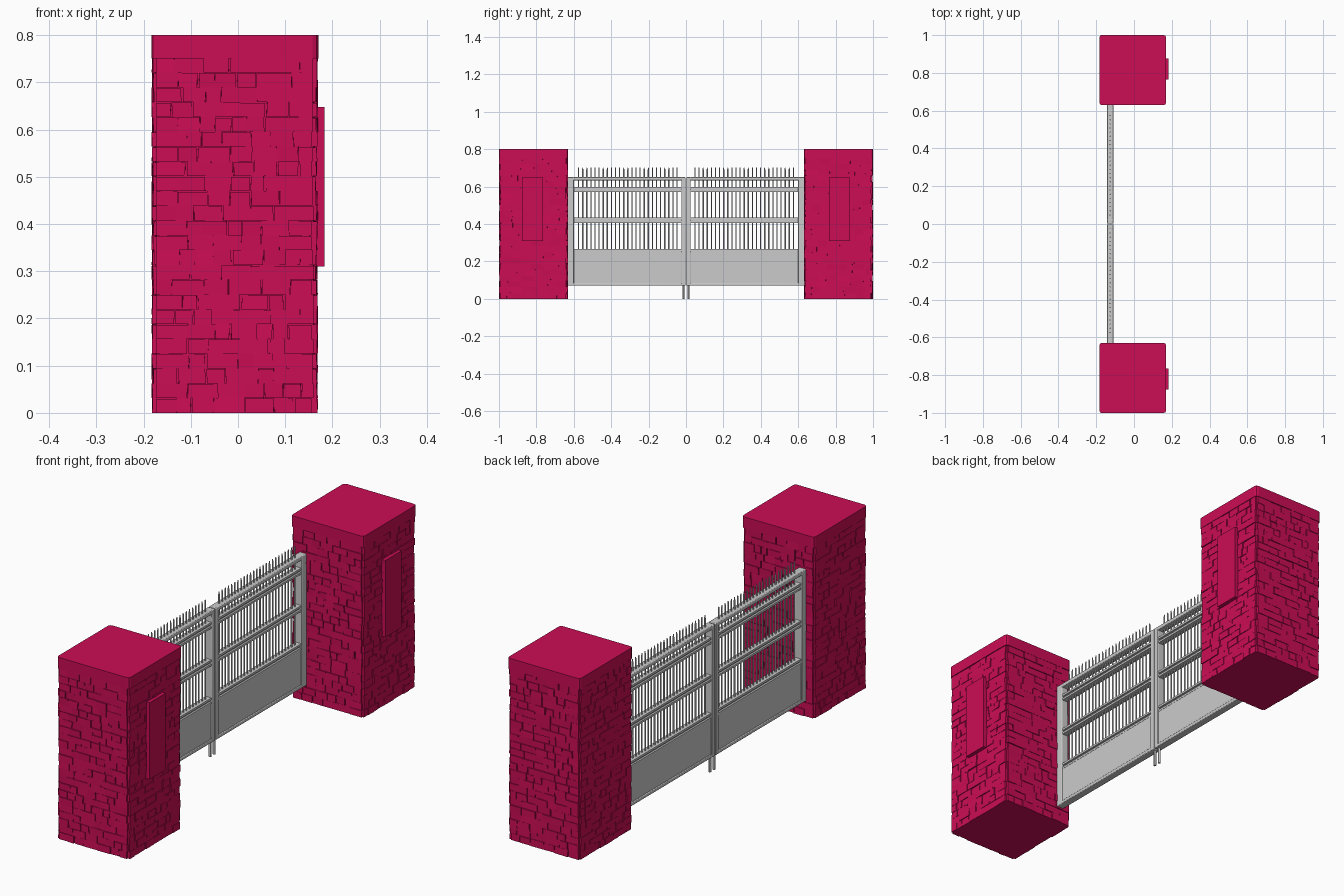
import bpy, bmesh, random
from mathutils import Vector, Matrix

if "Cube" in bpy.data.objects:
    bpy.data.objects.remove(bpy.data.objects["Cube"])

random.seed(7)
red = bpy.data.materials.new("crimson")
red.diffuse_color = (0.6, 0.004, 0.09, 1)
red.use_nodes = True
red.node_tree.nodes["Principled BSDF"].inputs["Base Color"].default_value = red.diffuse_color


def finish(bm, name, mat=None, bevel=0, smooth=False):
    bmesh.ops.recalc_face_normals(bm, faces=bm.faces)
    me = bpy.data.meshes.new(name)
    bm.to_mesh(me)
    bm.free()
    ob = bpy.data.objects.new(name, me)
    bpy.context.collection.objects.link(ob)
    if mat:
        me.materials.append(mat)
    if bevel:
        m = ob.modifiers.new("edge", 'BEVEL')
        m.width, m.segments = bevel, 2
    if smooth:
        bpy.context.view_layer.objects.active = ob
        ob.select_set(True)
        bpy.ops.object.shade_smooth_by_angle()
        ob.select_set(False)
    return ob


def box(bm, x0, x1, y0, y1, z0, z1):
    m = Matrix.Translation(((x0 + x1) / 2, (y0 + y1) / 2, (z0 + z1) / 2))
    m = m @ Matrix.Diagonal((abs(x1 - x0), abs(y1 - y0), z1 - z0, 1))
    return bmesh.ops.create_cube(bm, size=1, matrix=m)['verts']


def rod(bm, x, y, z0, z1, r, sides=6, tip=None):
    bmesh.ops.create_cone(bm, cap_ends=True, segments=sides, radius1=r,
                          radius2=r if tip is None else tip, depth=z1 - z0,
                          matrix=Matrix.Translation((x, y, (z0 + z1) / 2)))


def round_uprights(bm, r):
    es = [e for e in bm.edges if abs(e.verts[0].co.z - e.verts[1].co.z) > 0.02]
    bmesh.ops.bevel(bm, geom=es, offset=r, segments=2, profile=0.5, affect='EDGES')


# ---- pillars ----
X0, X1, W = -0.181, 0.167, 0.366
COURSES, TOP = 24, 0.752
H = TOP / COURSES


def brick_side(bm, origin, u, n, length):
    """Lay irregular courses on one face: u runs along it, n points out."""
    for c in range(COURSES):
        a = 0.007
        end = length - 0.007
        while a < end - 0.001:
            b = a + random.uniform(0.03, 0.075)
            if end - b < 0.025:
                b = end
            gap = random.choice((0.0, 0.0008, 0.0025, 0.004))
            drop = random.choice((0.0, 0.0, 0.0008, 0.002))
            push = random.uniform(-0.0025, 0.0015)
            vs = []
            for d in (-0.02, 0.0):
                for s, t in ((a, 0), (b - gap, 0), (b - gap, 1), (a, 1)):
                    j = 0 if d else push + random.uniform(-0.0012, 0.0012)
                    k = random.uniform(-0.0012, 0.0012) if 0 < s - 0.01 < end - 0.02 else 0
                    z = max(0, (c + t) * H - t * drop)
                    vs.append(bm.verts.new(origin + u * (s + k) + n * (d + j) + Vector((0, 0, z))))
            for f in ((0, 1, 2, 3), (4, 5, 6, 7), (0, 1, 5, 4),
                      (1, 2, 6, 5), (2, 3, 7, 6), (3, 0, 4, 7)):
                bm.faces.new([vs[i] for i in f])
            a = b


for side, label in ((-1, "left"), (1, "right")):
    yc = side * 0.815
    y0, y1 = yc - W / 2, yc + W / 2
    # mortar core
    bm = bmesh.new()
    box(bm, X0 + 0.005, X1 - 0.005, y0 + 0.005, y1 - 0.005, 0, 0.78)
    round_uprights(bm, 0.012)
    finish(bm, label + "_pillar_core", red)
    # brick courses on all four faces
    bm = bmesh.new()
    ex, ey = Vector((1, 0, 0)), Vector((0, 1, 0))
    brick_side(bm, Vector((X0, y0, 0)), ex, -ey, X1 - X0)
    brick_side(bm, Vector((X0, y1, 0)), ex, ey, X1 - X0)
    brick_side(bm, Vector((X0, y0, 0)), ey, -ex, W)
    brick_side(bm, Vector((X1, y0, 0)), ey, ex, W)
    finish(bm, label + "_pillar_bricks", red)
    # plain cap
    bm = bmesh.new()
    box(bm, X0 - 0.002, X1 + 0.003, y0 - 0.002, y1 + 0.002, 0.75, 0.8)
    round_uprights(bm, 0.012)
    finish(bm, label + "_pillar_cap", red)
    # raised plaque
    bm = bmesh.new()
    box(bm, X1 - 0.01, 0.183, side * 0.82 - 0.056, side * 0.82 + 0.056, 0.31, 0.648)
    finish(bm, label + "_plaque", red)

# ---- gate leaves ----
GX = -0.126
for side, label in ((-1, "left"), (1, "right")):
    def gbox(bm, depth, y0, y1, z0, z1, off=0):
        box(bm, GX + off - depth / 2, GX + off + depth / 2, side * y0, side * y1, z0, z1)

    # stiles and top rail
    bm = bmesh.new()
    gbox(bm, 0.034, 0.002, 0.025, 0.07, 0.65)
    gbox(bm, 0.034, 0.6, 0.634, 0.07, 0.65)
    gbox(bm, 0.034, 0.02, 0.605, 0.633, 0.65)
    gbox(bm, 0.034, 0.02, 0.605, 0.07, 0.085)
    finish(bm, label + "_gate_frame", bevel=0.003, smooth=True)
    # solid lower panel
    bm = bmesh.new()
    gbox(bm, 0.026, 0.02, 0.605, 0.075, 0.24)
    finish(bm, label + "_gate_panel")
    # paired cross rails
    bm = bmesh.new()
    for z in (0.252, 0.42, 0.585):
        for dz in (-0.009, 0.009):
            gbox(bm, 0.028, 0.022, 0.603, z + dz - 0.0045, z + dz + 0.0045)
        gbox(bm, 0.012, 0.022, 0.603, z - 0.006, z + 0.006)
    finish(bm, label + "_gate_cross_rails")
    # vertical bars with spikes above the top rail
    bm = bmesh.new()
    n = 25
    for i in range(n):
        y = side * (0.048 + i * 0.526 / (n - 1))
        rod(bm, GX, y, 0.235, 0.69, 0.0032)
        rod(bm, GX, y, 0.69, 0.702, 0.0032, tip=0.002)
    finish(bm, label + "_gate_bars")
    # drop bolt reaching the ground
    bm = bmesh.new()
    rod(bm, GX, side * 0.014, 0, 0.1, 0.006, 12)
    finish(bm, label + "_drop_bolt", smooth=True)
